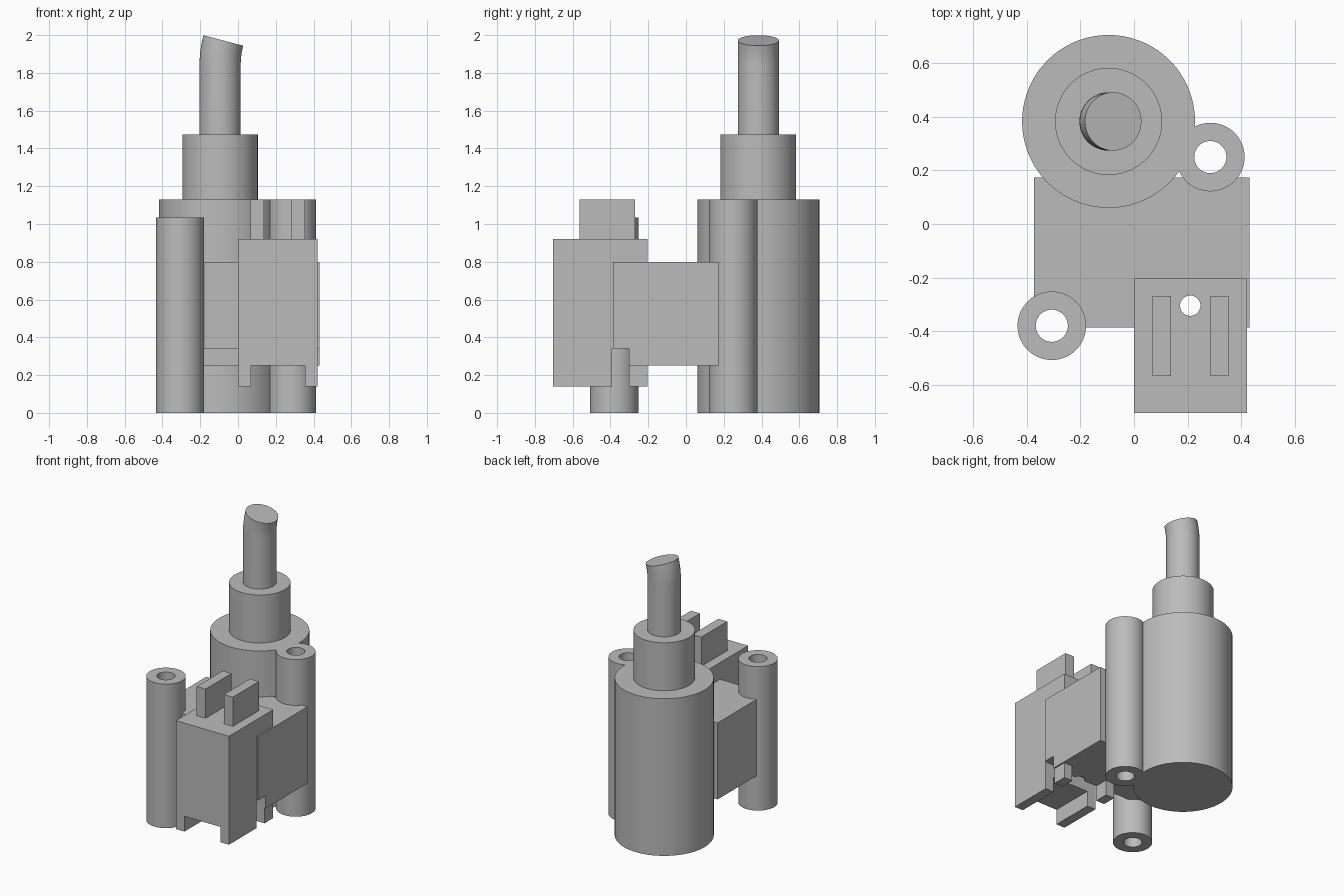
import bpy
import bmesh
from math import cos, sin, radians
from mathutils import Matrix, Vector

default = bpy.data.objects.get("Cube")
if default:
    bpy.data.objects.remove(default, do_unlink=True)

SIDES = 72
GREY = (0.5, 0.5, 0.5, 1.0)
plastic = bpy.data.materials.new("grey plastic")
plastic.use_nodes = True
plastic.diffuse_color = GREY
plastic.node_tree.nodes["Principled BSDF"].inputs["Base Color"].default_value = GREY


def add_object(name, bm):
    bmesh.ops.recalc_face_normals(bm, faces=bm.faces)
    mesh = bpy.data.meshes.new(name)
    bm.to_mesh(mesh)
    bm.free()
    mesh.materials.append(plastic)
    obj = bpy.data.objects.new(name, mesh)
    bpy.context.collection.objects.link(obj)
    return obj


def box(name, x, y, z):
    bm = bmesh.new()
    centre = Vector([sum(r) / 2 for r in (x, y, z)])
    size = [r[1] - r[0] for r in (x, y, z)]
    bmesh.ops.create_cube(bm, size=1, matrix=Matrix.Translation(centre) @ Matrix.Diagonal((*size, 1)))
    return add_object(name, bm)


def cylinder(name, centre, radius, z):
    bm = bmesh.new()
    place = Matrix.Translation((*centre, sum(z) / 2))
    bmesh.ops.create_cone(bm, cap_ends=True, segments=SIDES, radius1=radius, radius2=radius,
                          depth=z[1] - z[0], matrix=place)
    return add_object(name, bm)


def combine(target, tool, operation="DIFFERENCE", keep=False):
    mod = target.modifiers.new(operation.lower(), "BOOLEAN")
    mod.operation = operation
    mod.solver = "EXACT"
    mod.object = tool
    bpy.context.view_layer.objects.active = target
    bpy.ops.object.modifier_apply(modifier=mod.name)
    if not keep:
        bpy.data.objects.remove(tool, do_unlink=True)


BARREL = (-0.095, 0.383)
FRONT = (-0.307, -0.38)
BACK = (0.285, 0.25)
THROUGH = (-0.1, 1.3)

# Barrel with the rear mounting post fused to it
barrel = cylinder("barrel", BARREL, 0.323, (0, 1.13))
combine(barrel, cylinder("rear_post", BACK, 0.128, (0, 1.13)), "UNION")
combine(barrel, cylinder("rear_bore", BACK, 0.06, THROUGH))

# Stepped collar and cable
collar = cylinder("cable_collar", BARREL, 0.2, (1.13, 1.475))

bm = bmesh.new()
radius, bend, start = 0.109, 0.53, 1.837
rings = []
for step in range(-1, 10):
    angle = radians(14.7) * max(step, 0) / 9
    middle = Vector((BARREL[0] + bend * (1 - cos(angle)), BARREL[1], start + bend * sin(angle)))
    if step < 0:
        middle.z = 1.45
    turn = Matrix.Translation(middle) @ Matrix.Rotation(angle, 4, "Y")
    ring = bmesh.ops.create_circle(bm, segments=SIDES, radius=radius, matrix=turn)["verts"]
    rings.append(ring)
for low, high in zip(rings, rings[1:]):
    for i in range(SIDES):
        j = (i + 1) % SIDES
        bm.faces.new((low[i], low[j], high[j], high[i]))
bm.faces.new(rings[0])
bm.faces.new(rings[-1])
cable = add_object("bent_cable", bm)

# Front mounting post
post = cylinder("front_post", FRONT, 0.128, (0, 1.035))
bore = cylinder("front_bore", FRONT, 0.06, THROUGH)
combine(post, bore, keep=True)

# Central body block and the connector block in front of it
body = box("body_block", (-0.373, 0.432), (-0.387, 0.173), (0.25, 0.8))
combine(body, bore)
connector = box("connector_block", (0, 0.422), (-0.705, -0.203), (0.14, 0.92))
combine(connector, box("channel", (0.068, 0.355), (-0.8, 0), (0, 0.25)))

# Cross slot and pin hole run through both blocks
slot = box("cross_slot", (-0.6, 0.6), (-0.392, -0.302), (0, 0.34))
pin_hole = cylinder("pin_hole", (0.21, -0.305), 0.038, THROUGH)
for block in (body, connector):
    combine(block, slot, keep=True)
    combine(block, pin_hole, keep=True)
for cutter in (slot, pin_hole):
    bpy.data.objects.remove(cutter, do_unlink=True)

# Upright blades on the connector
blades = [box(side + "_blade", (x, x + 0.071), (-0.565, -0.27), (0.9, 1.13))
          for side, x in (("right", 0.067), ("left", 0.284))]

# Smooth round walls, crisp edges
bpy.ops.object.select_all(action="DESELECT")
for obj in (barrel, collar, cable, post, body, connector):
    obj.select_set(True)
bpy.context.view_layer.objects.active = barrel
bpy.ops.object.shade_smooth_by_angle(angle=radians(30))
